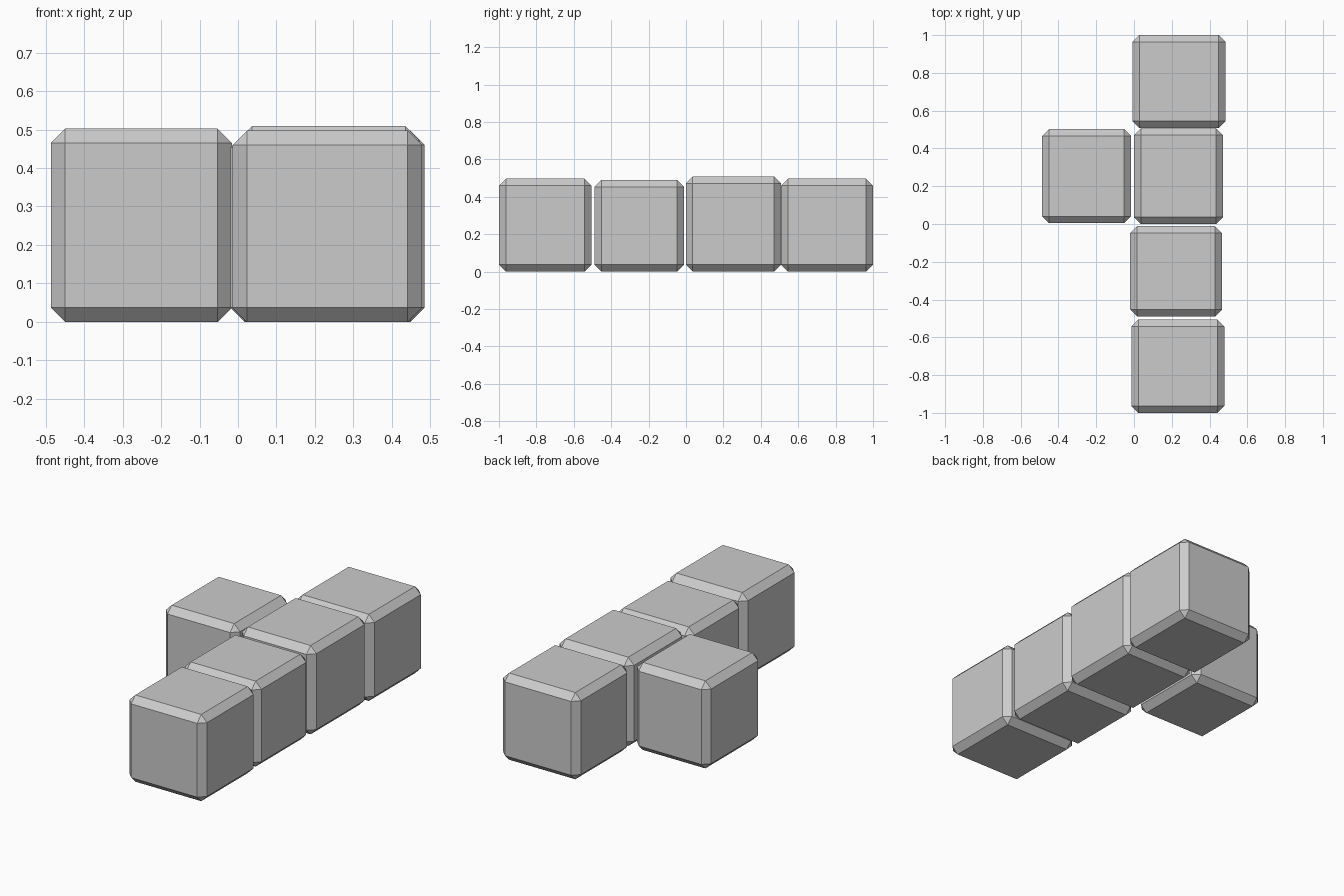
import bpy

if "Cube" in bpy.data.objects:
    bpy.data.objects.remove(bpy.data.objects["Cube"])

BEVEL = 0.037


def block(name, x, y, height):
    """Chamfered cube standing on the floor, given its x and y spans."""
    bpy.ops.mesh.primitive_cube_add(size=1)
    ob = bpy.context.object
    ob.name = name
    size = (x[1] - x[0], y[1] - y[0], height)
    centre = ((x[0] + x[1]) / 2, (y[0] + y[1]) / 2, height / 2)
    for v in ob.data.vertices:
        v.co = [c * s for c, s in zip(v.co, size)]
    ob.location = centre
    # single flat chamfer on every edge
    mod = ob.modifiers.new("chamfer", 'BEVEL')
    mod.width = BEVEL
    mod.segments = 1
    mod.limit_method = 'NONE'
    return ob


# row of four blocks running front to back
block("front_block", (-0.014, 0.478), (-1.0, -0.505), 0.497)
block("front_middle_block", (-0.020, 0.466), (-0.490, -0.011), 0.490)
block("back_middle_block", (0.0, 0.472), (-0.001, 0.507), 0.509)
block("back_block", (-0.009, 0.485), (0.508, 1.0), 0.497)

# block sticking out on the left
block("side_block", (-0.486, -0.016), (0.004, 0.503), 0.502)
